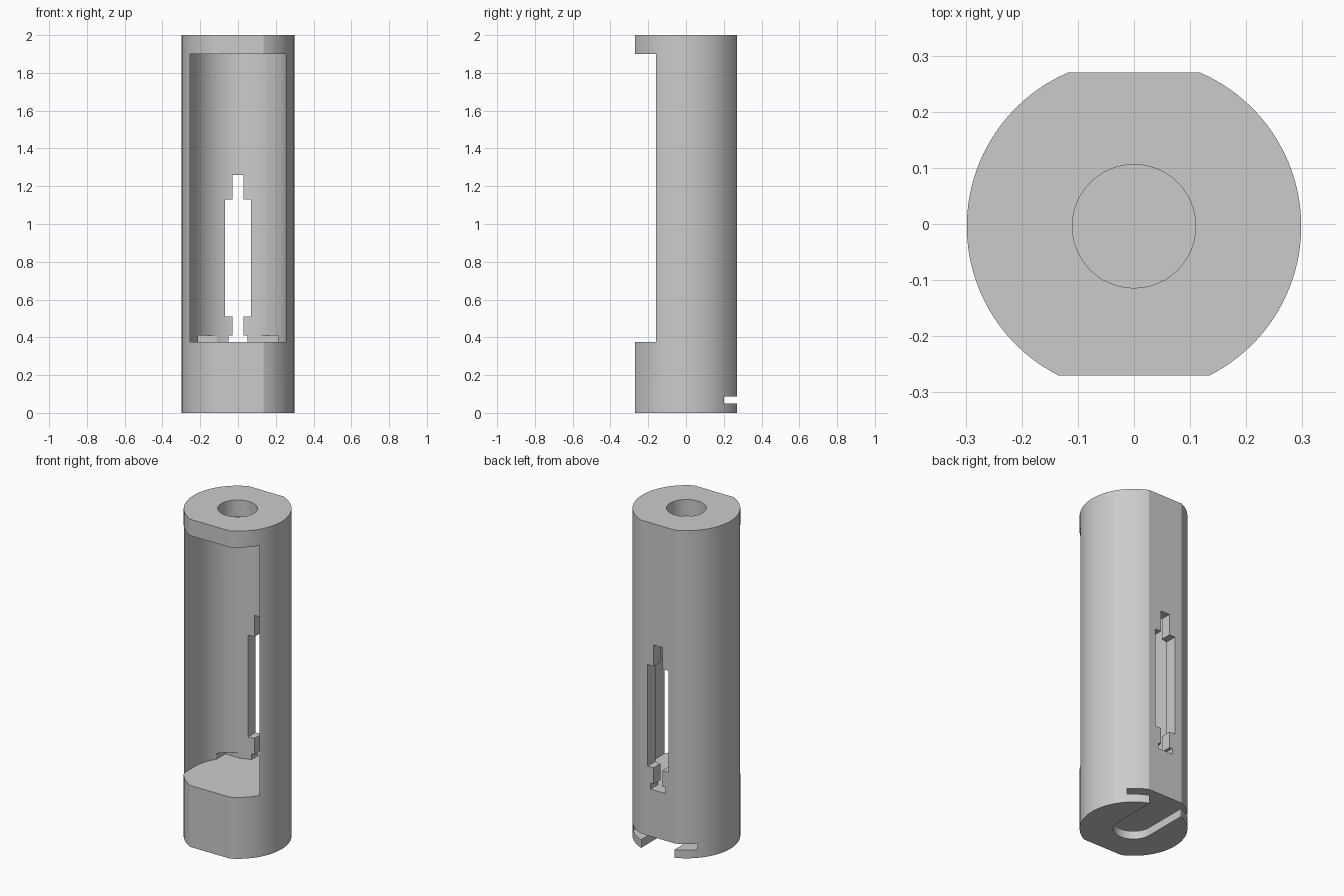
import bpy
import bmesh
from math import sin, cos, pi, radians, sqrt, asin

cube = bpy.data.objects.get("Cube")
if cube:
    bpy.data.objects.remove(cube, do_unlink=True)

AXIS_Y = -0.004   # the tube axis sits a touch forward of centre
RADIUS = 0.298
FLAT = 0.27       # front and back flats

grey = bpy.data.materials.new("light grey plastic")
grey.use_nodes = True
grey.diffuse_color = (0.6, 0.6, 0.6, 1)
grey.node_tree.nodes["Principled BSDF"].inputs["Base Color"].default_value = (0.6, 0.6, 0.6, 1)


def arc(r, cy, start, end, steps):
    return [(r * cos(start + (end - start) * i / steps),
             cy + r * sin(start + (end - start) * i / steps)) for i in range(steps + 1)]


def prism(name, outline, z0, z1):
    """Extrude an xy outline from z0 to z1."""
    bm = bmesh.new()
    face = bm.faces.new([bm.verts.new((x, y, z0)) for x, y in outline])
    top = bmesh.ops.extrude_face_region(bm, geom=[face])["geom"]
    bmesh.ops.translate(bm, vec=(0, 0, z1 - z0),
                        verts=[v for v in top if isinstance(v, bmesh.types.BMVert)])
    bmesh.ops.recalc_face_normals(bm, faces=bm.faces)
    mesh = bpy.data.meshes.new(name)
    bm.to_mesh(mesh)
    bm.free()
    mesh.materials.append(grey)
    obj = bpy.data.objects.new(name, mesh)
    bpy.context.collection.objects.link(obj)
    return obj


def rect(half_w, y0, y1):
    return [(-half_w, y0), (half_w, y0), (half_w, y1), (-half_w, y1)]


def u_shape(r, cy, side):
    """Half round that runs straight out to the front (-1) or back (1)."""
    turn = 0 if side < 0 else pi
    return arc(r, cy, turn, turn + pi, 48) + [(side * r, side * 0.5), (-side * r, side * 0.5)]


# Round tube body with a flat on the front and the back
back = asin((FLAT - AXIS_Y) / RADIUS)
front = asin((FLAT + AXIS_Y) / RADIUS)
body = prism("tube_body",
             arc(RADIUS, AXIS_Y, -front, back, 44)
             + arc(RADIUS, AXIS_Y, pi - back, pi + front, 44), 0, 2)

cutters = [
    # Main bay, open to the front
    prism("bay_cutter", u_shape(0.255, -0.05, -1), 0.375, 1.9),
    # Square recess around the bay floor
    prism("floor_recess_cutter", rect(0.212, -0.1, 0.18), 0.375, 0.41),
    # Round hole in the top
    prism("top_hole_cutter", arc(0.11, AXIS_Y, 0, 2 * pi, 48)[:-1], 1.8, 2.1),
    # Hanging slot under the base: narrow neck, wide pocket above it
    prism("neck_cutter", u_shape(0.113, AXIS_Y, 1), -0.1, 0.07),
    prism("pocket_cutter", u_shape(0.217, AXIS_Y, 1), 0.05, 0.087),
]
# Stepped window through the back wall
for half_w, z0, z1 in [(0.05, 0.375, 0.41), (0.03, 0.39, 1.26), (0.07, 0.51, 1.13)]:
    cutters.append(prism("window_cutter", rect(half_w, 0.02, 0.5), z0, z1))

bpy.ops.object.select_all(action='DESELECT')
bpy.context.view_layer.objects.active = body
body.select_set(True)
for cutter in cutters:
    cutter.hide_render = True
    mod = body.modifiers.new("cut", 'BOOLEAN')
    mod.operation = 'DIFFERENCE'
    mod.solver = 'EXACT'
    mod.object = cutter
    bpy.ops.object.modifier_apply(modifier=mod.name)
    bpy.data.objects.remove(cutter, do_unlink=True)

bpy.ops.object.shade_smooth_by_angle(angle=radians(18))
